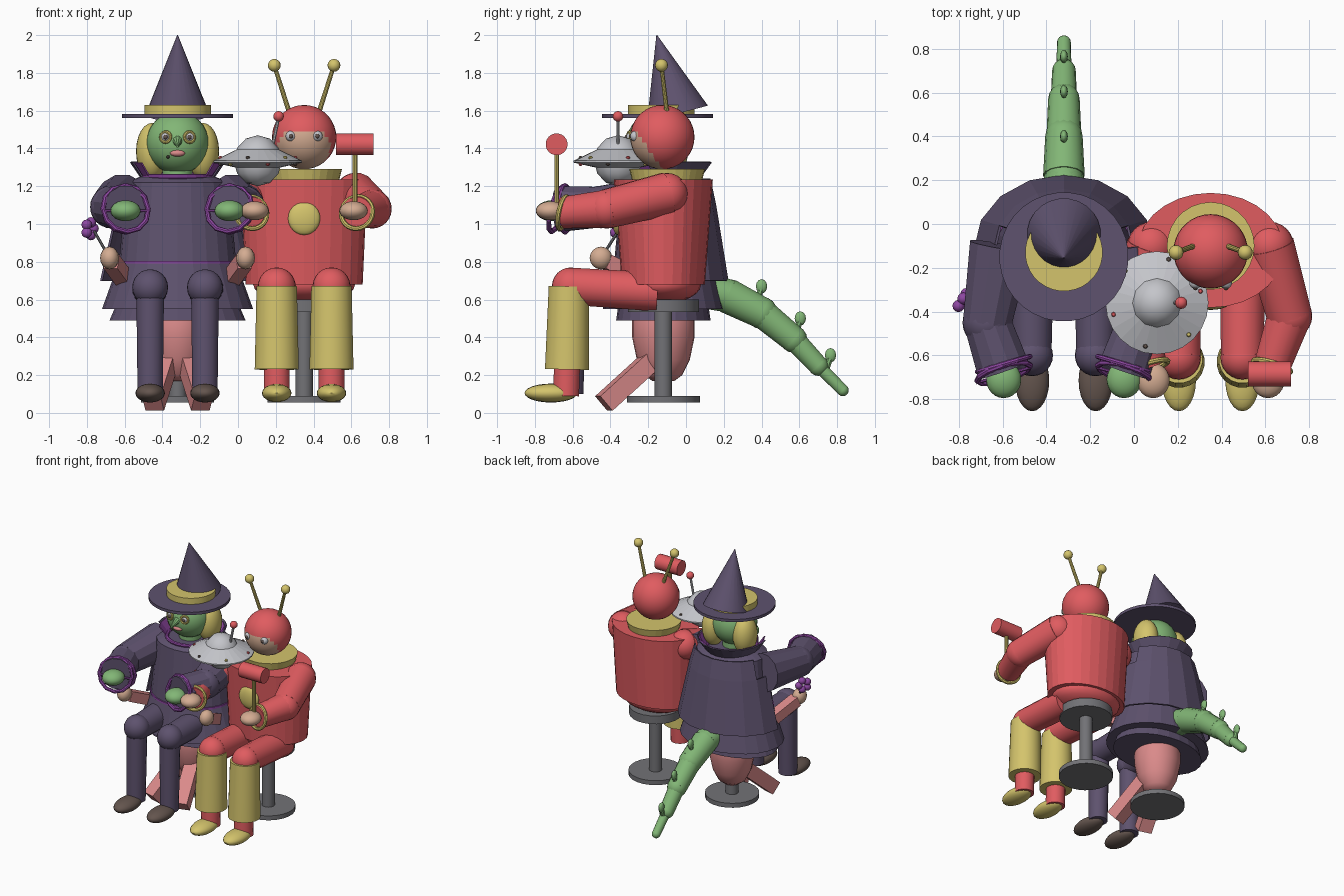
import bpy, bmesh, math
from mathutils import Vector, Matrix

if bpy.data.objects.get("Cube"):
    bpy.data.objects.remove(bpy.data.objects["Cube"])


def material(name, *rgb):
    lin = [((c / 255 + 0.055) / 1.055) ** 2.4 for c in rgb] + [1]
    m = bpy.data.materials.new(name)
    m.use_nodes = True
    m.diffuse_color = lin
    m.node_tree.nodes["Principled BSDF"].inputs["Base Color"].default_value = lin
    return m


DARK = material("dark purple cloth", 94, 82, 110)
RED = material("red", 224, 92, 96)
YELLOW = material("yellow", 212, 196, 108)
GREEN = material("green skin", 130, 182, 118)
PINK = material("pink", 218, 138, 138)
SKIN = material("beige skin", 212, 172, 146)
GRAY = material("dark gray metal", 114, 114, 118)
SILVER = material("light gray metal", 196, 197, 202)
BROWN = material("brown", 100, 85, 78)
PURPLE = material("purple trim", 142, 72, 162)


def finish(name, bm, mat, smooth=None):
    me = bpy.data.meshes.new(name)
    bmesh.ops.recalc_face_normals(bm, faces=bm.faces)
    bm.to_mesh(me)
    bm.free()
    me.materials.append(mat)
    ob = bpy.data.objects.new(name, me)
    bpy.context.collection.objects.link(ob)
    if smooth:
        bpy.ops.object.select_all(action='DESELECT')
        ob.select_set(True)
        bpy.context.view_layer.objects.active = ob
        bpy.ops.object.shade_smooth_by_angle(angle=math.radians(smooth))
    return ob


def ball(name, c, r, mat, n=24):
    r = (r, r, r) if isinstance(r, (int, float)) else r
    bm = bmesh.new()
    bmesh.ops.create_uvsphere(bm, u_segments=n, v_segments=n // 2, radius=1,
                              matrix=Matrix.Translation(c) @ Matrix.Diagonal((*r, 1)))
    return finish(name, bm, mat, 40)


def tube(name, p, q, r1, r2, mat, n=16, smooth=30):
    """Capped cone or cylinder from p to q."""
    p, q = Vector(p), Vector(q)
    d = q - p
    spin = Matrix.Rotation(math.pi / n, 4, 'Z')
    bm = bmesh.new()
    bmesh.ops.create_cone(bm, cap_ends=True, segments=n, radius1=r1, radius2=r2, depth=d.length,
                          matrix=Matrix.Translation((p + q) / 2) @ d.to_track_quat('Z', 'Y').to_matrix().to_4x4() @ spin)
    return finish(name, bm, mat, smooth)


def loft(name, c, rings, mat, n=24, caps=True, smooth=None):
    """Stack of elliptical rings (z, rx, ry) round the centre c."""
    bm = bmesh.new()
    rows = [[bm.verts.new((c[0] + rx * math.cos(k * math.tau / n), c[1] + ry * math.sin(k * math.tau / n), z))
             for k in range(n)] for z, rx, ry in rings]
    for a, b in zip(rows, rows[1:]):
        for k in range(n):
            bm.faces.new((a[k], a[(k + 1) % n], b[(k + 1) % n], b[k]))
    if caps:
        bm.faces.new(rows[0])
        bm.faces.new(rows[-1])
    return finish(name, bm, mat, smooth)


def ring(name, c, R, r, normal, mat, n=24):
    bpy.ops.mesh.primitive_torus_add(major_radius=R, minor_radius=r, major_segments=n, minor_segments=8, location=c,
                                     rotation=Vector(normal).to_track_quat('Z', 'Y').to_euler())
    ob = bpy.context.object
    ob.name = name
    ob.data.materials.append(mat)
    return ob


def shell_back(ob, y_limit, thickness):
    """Keep only the rear faces and give them thickness."""
    bm = bmesh.new()
    bm.from_mesh(ob.data)
    bmesh.ops.delete(bm, geom=[f for f in bm.faces if f.calc_center_median().y < y_limit], context='FACES')
    bm.to_mesh(ob.data)
    bm.free()
    ob.modifiers.new("thickness", 'SOLIDIFY').thickness = thickness


SIDES = ((-1, "right"), (1, "left"))
W, R, Y = -0.32, 0.35, -0.12      # centre lines of the two figures

# Stools
for x, who, top in ((W, "witch", 0.25), (R, "spaceman", 0.55)):
    tube(who + "_stool_base", (x, Y, 0.055), (x, Y, 0.09), 0.195, 0.195, GRAY, 24)
    tube(who + "_stool_post", (x, Y, 0.08), (x, Y, top), 0.047, 0.047, GRAY)
tube("spaceman_stool_seat", (R, Y, 0.535), (R, Y, 0.6), 0.19, 0.19, GRAY, 24)

# Pink rider under the skirt
loft("pink_body", (W, Y), [(0.17, 0.06, 0.06), (0.2, 0.1, 0.1), (0.28, 0.14, 0.14), (0.4, 0.165, 0.165),
                           (0.52, 0.165, 0.165), (0.62, 0.11, 0.11)], PINK, 24, smooth=40)
for s, side in SIDES:
    tube(side + "_pink_leg", (W + s * 0.05, -0.16, 0.3), (W + s * 0.13, -0.435, 0.05), 0.072, 0.072, PINK, 4)
    tube(side + "_pink_arm", (W + s * 0.24, -0.1, 0.65), (W + s * 0.35, -0.42, 0.8), 0.055, 0.055, PINK, 4)
    ball(side + "_pink_rider_hand", (W + s * 0.36, -0.45, 0.82), (0.05, 0.06, 0.06), SKIN, 16)
tube("flower_stem", (-0.68, -0.45, 0.82), (-0.76, -0.36, 0.96), 0.008, 0.008, GRAY, 8)
for k in range(5):
    a = k * math.tau / 5
    ball("flower_petal", (-0.785 + 0.02 * math.cos(a), -0.35 + 0.03 * math.cos(a), 0.975 + 0.035 * math.sin(a)),
         0.028, PURPLE, 12)

# Witch dress and cape
loft("witch_torso", (W, Y), [(0.8, 0.31, 0.26), (1.22, 0.27, 0.22), (1.25, 0.2, 0.17)], DARK)
loft("witch_belt", (W, Y), [(0.79, 0.318, 0.268), (0.805, 0.318, 0.268)], PURPLE)
loft("witch_skirt", (W, Y), [(0.55, 0.4, 0.32), (0.8, 0.31, 0.26)], DARK)
loft("witch_hem", (W, Y), [(0.49, 0.36, 0.25), (0.56, 0.33, 0.24)], DARK)
cape = loft("witch_cape", (W, -0.11), [(0.7, 0.41, 0.335), (1.1, 0.32, 0.27), (1.24, 0.28, 0.24)], DARK, 16, False)
shell_back(cape, -0.06, 0.012)
collar = loft("witch_collar", (W, Y), [(1.22, 0.17, 0.17), (1.33, 0.245, 0.25)], DARK, 20, False)
collar_lining = loft("witch_collar_lining", (W, Y), [(1.22, 0.155, 0.155), (1.325, 0.23, 0.235)], PURPLE, 20, False)
for part in (collar, collar_lining):
    shell_back(part, -0.21, 0.008)
ring("witch_neck_trim", (W, Y, 1.25), 0.18, 0.014, (0, 0, 1), PURPLE)

# Witch head
tube("witch_neck", (W, -0.14, 1.2), (W, -0.14, 1.35), 0.08, 0.08, GREEN)
ball("witch_head", (W, -0.15, 1.43), 0.165, GREEN, 32)
tube("witch_nose", (W, -0.29, 1.445), (W, -0.385, 1.41), 0.03, 0.006, GREEN, 10)
ball("witch_lips", (W, -0.3, 1.375), (0.04, 0.02, 0.018), PINK, 16)
ball("witch_wart", (W - 0.05, -0.303, 1.355), 0.009, BROWN, 8)
for s, side in SIDES:
    x = W + s * 0.063
    ball(side + "_witch_hair", (W + s * 0.135, -0.09, 1.385), (0.085, 0.1, 0.15), YELLOW)
    ball(side + "_witch_eye", (x, -0.29, 1.46), 0.027, SILVER, 16)
    ball(side + "_witch_pupil", (x, -0.313, 1.46), 0.012, BROWN, 12)
    ring(side + "_witch_eye_rim", (x, -0.302, 1.46), 0.027, 0.009, (s * 0.3, -1, 0.1), YELLOW, 16)

# Witch hat
tube("hat_brim", (W, -0.15, 1.56), (W, -0.15, 1.582), 0.295, 0.295, DARK, 32)
tube("hat_band", (W, -0.13, 1.58), (W, -0.13, 1.63), 0.177, 0.177, YELLOW, 32)
tube("hat_cone", (W, -0.045, 1.584), (W, -0.155, 2.0), 0.168, 0.002, DARK, 24)

# Witch arms and legs
for s, side in SIDES:
    shoulder, elbow, wrist = [Vector((W + s * x, y, z)) for x, y, z in
                              ((0.29, -0.1, 1.12), (0.35, -0.45, 1.09), (0.275, -0.67, 1.08))]
    tube(side + "_witch_upper_arm", shoulder, elbow, 0.145, 0.115, DARK, 12, None)
    ball(side + "_witch_elbow", elbow, 0.113, DARK)
    tube(side + "_witch_sleeve", elbow, wrist, 0.11, 0.125, DARK, 12, None)
    ring(side + "_witch_cuff", wrist + Vector((0, -0.01, 0)), 0.125, 0.014, (-s * 0.27, -0.92, 0.27), PURPLE, 12)
    ring(side + "_witch_inner_cuff", wrist + Vector((0, 0.03, 0)), 0.125, 0.012, (-s * 0.27, -0.92, 0), PURPLE, 12)
    ball(side + "_witch_hand", wrist + Vector((0, -0.04, -0.01)), (0.08, 0.085, 0.055), GREEN)
    tube(side + "_cuff_bar", wrist + Vector((-0.125, s * 0.035 - 0.02, -0.01)),
         wrist + Vector((0.125, -s * 0.035 - 0.02, -0.01)), 0.008, 0.008, PURPLE, 8)
    x = W + s * 0.145
    tube(side + "_witch_thigh", (x, -0.2, 0.66), (x, -0.59, 0.66), 0.1, 0.09, DARK)
    ball(side + "_witch_knee", (x, -0.6, 0.665), 0.095, DARK)
    tube(side + "_witch_shin", (x, -0.61, 0.1), (x, -0.6, 0.66), 0.068, 0.075, DARK)
    ball(side + "_witch_shoe", (x, -0.715, 0.105), (0.078, 0.14, 0.05), BROWN)

# Green tail with bumps
tail = [Vector((W, y, z)) for y, z in ((0.1, 0.65), (0.22, 0.62), (0.4, 0.53), (0.57, 0.39), (0.7, 0.25), (0.83, 0.12))]
widths = (0.1, 0.095, 0.08, 0.06, 0.035, 0.03)
for k in range(5):
    tube("tail_segment", tail[k], tail[k + 1], widths[k], widths[k] * 0.9, GREEN, 14)
    ball("tail_joint", tail[k + 1], widths[k] * 0.9, GREEN, 16)
for y, z in ((0.4, 0.66), (0.605, 0.49), (0.765, 0.295)):
    tube("tail_bump_stem", (W, y - 0.03, z - 0.08), (W, y, z), 0.02, 0.016, GREEN, 8)
    ball("tail_bump", (W, y, z + 0.01), (0.018, 0.03, 0.038), GREEN, 12)

# Spaceman body
loft("spaceman_torso", (R, Y), [(0.68, 0.31, 0.22), (1.235, 0.335, 0.262)], RED, 28)
ball("spaceman_pelvis", (R, Y, 0.68), (0.27, 0.2, 0.1), RED)
loft("spaceman_collar", (R, -0.1), [(1.23, 0.185, 0.185), (1.29, 0.2, 0.2)], YELLOW, 28)
chest = ball("chest_disc", (R, -0.362, 1.03), (0.085, 0.03, 0.088), YELLOW)

# Spaceman head with a painted face
head = ball("spaceman_head", (R, -0.125, 1.46), 0.17, RED, 36)
head.data.materials.append(SKIN)
for f in head.data.polygons:
    n = (f.center - Vector((R, -0.125, 1.46))).normalized()
    if n.z < 0.2 and n.dot(Vector((0, -0.8, -0.6))) > 0.58:
        f.material_index = 1
for s, side in SIDES:
    x = R + s * 0.07
    ball(side + "_spaceman_eye", (x, -0.268, 1.465), 0.028, SILVER, 16)
    ball(side + "_spaceman_pupil", (x, -0.291, 1.465), 0.012, BROWN, 12)
    tip = (R + s * 0.158, -0.13, 1.84)
    tube(side + "_antenna", (R + s * 0.075, -0.1, 1.58), tip, 0.013, 0.011, YELLOW, 10)
    ball(side + "_antenna_tip", tip, 0.034, YELLOW, 16)

# Spaceman arms and legs
for s, side in SIDES:
    shoulder, elbow, wrist = [Vector((R + s * x, y, z)) for x, y, z in
                              ((0.27, -0.1, 1.16), (0.36, -0.42, 1.08), (0.28, -0.65, 1.06))]
    ball(side + "_spaceman_shoulder", shoulder, 0.11, RED)
    tube(side + "_spaceman_upper_arm", shoulder, elbow, 0.115, 0.105, RED)
    ball(side + "_spaceman_elbow", elbow, 0.104, RED)
    tube(side + "_spaceman_forearm", elbow, wrist, 0.102, 0.085, RED)
    ring(side + "_spaceman_cuff", wrist, 0.087, 0.013, (-s * 0.27, -0.92, 0.2), YELLOW)
    ball(side + "_spaceman_hand", (R + s * 0.262, -0.715, 1.07), (0.075, 0.08, 0.05), SKIN)
    x = R + s * 0.145
    tube(side + "_spaceman_thigh", (x, -0.15, 0.64), (x, -0.6, 0.67), 0.105, 0.1, RED)
    ball(side + "_spaceman_knee", (x, -0.61, 0.67), 0.1, RED)
    tube(side + "_boot", (x, -0.63, 0.23), (x, -0.62, 0.67), 0.118, 0.108, YELLOW, 20)
    tube(side + "_ankle", (x, -0.635, 0.09), (x, -0.63, 0.25), 0.07, 0.07, RED)
    ball(side + "_spaceman_shoe", (x, -0.715, 0.105), (0.078, 0.14, 0.048), YELLOW)

# Mallet
tube("mallet_handle", (0.62, -0.685, 1.05), (0.62, -0.685, 1.4), 0.013, 0.013, YELLOW, 10)
tube("mallet_head", (0.52, -0.685, 1.422), (0.717, -0.685, 1.422), 0.058, 0.058, RED, 20)

# Flying saucer
S = (0.105, -0.36)
loft("saucer_disc", S, [(1.295, 0.1, 0.1), (1.325, 0.235, 0.235), (1.335, 0.235, 0.235), (1.395, 0.11, 0.11)],
     SILVER, 24)
ball("saucer_dome", (*S, 1.335), (0.127, 0.127, 0.135), SILVER, 12)
tube("saucer_antenna", (S[0] + 0.08, S[1], 1.42), (0.215, S[1], 1.565), 0.009, 0.009, SILVER, 8)
ball("saucer_antenna_tip", (0.215, S[1], 1.57), 0.028, RED, 16)
for k in range(12):
    a = (k + 0.5) * math.tau / 12
    ball("saucer_light", (S[0] + 0.205 * math.cos(a), S[1] + 0.205 * math.sin(a), 1.317 if k % 2 else 1.35),
         0.011, (RED, YELLOW, BROWN)[k % 3], 8)
